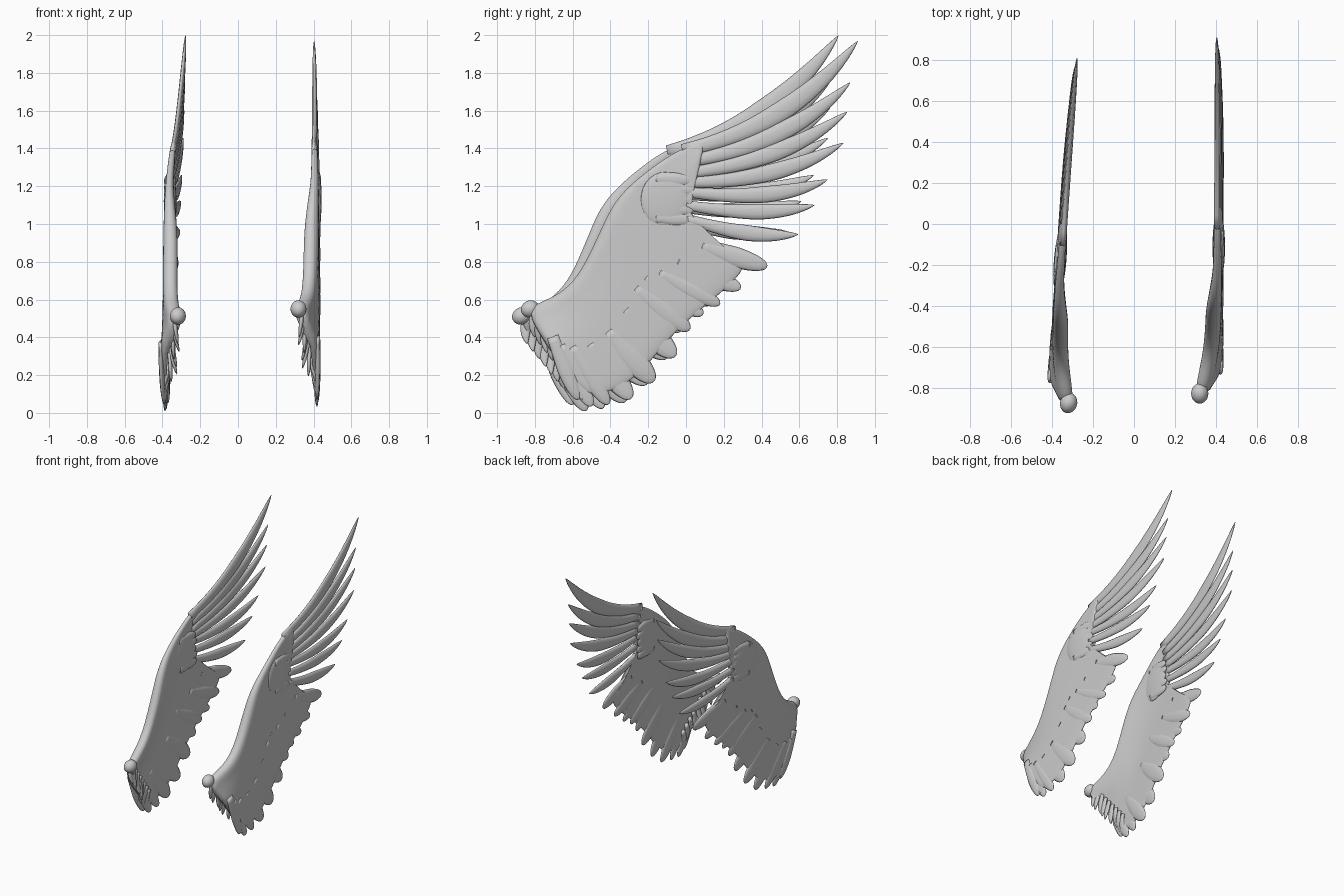
import bpy, bmesh, math, random
from mathutils import Vector, Matrix

if "Cube" in bpy.data.objects:
    bpy.data.objects.remove(bpy.data.objects["Cube"])

random.seed(4)
parts = []


def loft(name, rings, subdiv=0):
    """Skin closed rings of points into one smooth solid."""
    bm = bmesh.new()
    vs = [[bm.verts.new(p) for p in r] for r in rings]
    n = len(rings[0])
    for a, b in zip(vs, vs[1:]):
        for i in range(n):
            bm.faces.new((a[i], a[(i + 1) % n], b[(i + 1) % n], b[i]))
    bm.faces.new(vs[0])
    bm.faces.new(vs[-1])
    bmesh.ops.recalc_face_normals(bm, faces=bm.faces)
    me = bpy.data.meshes.new(name)
    bm.to_mesh(me)
    bm.free()
    for p in me.polygons:
        p.use_smooth = True
    ob = bpy.data.objects.new(name, me)
    bpy.context.collection.objects.link(ob)
    if subdiv:
        m = ob.modifiers.new("smooth", 'SUBSURF')
        m.levels = m.render_levels = subdiv
    parts.append(ob)
    return ob


def feather(name, a, b, c, width, thick=0.012, root=0.5, sharp=1.0, n=16):
    """Flat feather along a quadratic curve a-b-c; sharp sets tip taper."""
    a, b, c = Vector(a), Vector(b), Vector(c)
    rings = []
    for i in range(n + 1):
        t = 0.998 * (1 - (1 - i / n) ** 1.4)
        p = a * (1 - t) ** 2 + b * 2 * t * (1 - t) + c * t * t
        d = ((b - a) * (1 - t) + (c - b) * t).normalized()
        side = Vector((0, -d.z, d.y)).normalized()
        grow = root + (1 - root) * min(1, t / 0.5)
        u = max(0, (t - 0.45) / 0.55)
        w = width * grow * (1 - u * u) ** (0.5 * sharp)
        h = thick * (1 - t ** 4) ** 0.5
        rings.append([p + side * w * math.cos(k * math.pi / 5)
                      + Vector((h * math.sin(k * math.pi / 5), 0, 0)) for k in range(10)])
    return loft(name, rings)


def ellipsoid(name, loc, size, tilt=0):
    bm = bmesh.new()
    bmesh.ops.create_uvsphere(bm, u_segments=24, v_segments=14, radius=1)
    mat = Matrix.Translation(loc) @ Matrix.Rotation(tilt, 4, 'X') @ Matrix.Diagonal((*size, 1))
    bmesh.ops.transform(bm, matrix=mat, verts=bm.verts)
    me = bpy.data.meshes.new(name)
    bm.to_mesh(me)
    bm.free()
    for p in me.polygons:
        p.use_smooth = True
    ob = bpy.data.objects.new(name, me)
    bpy.context.collection.objects.link(ob)
    parts.append(ob)


# Wing body: airfoil stations (lead y, lead z, trail y, trail z, lead x, lead radius)
stations = [
    (-.86, .53, -.57, .11, .325, .036), (-.79, .585, -.48, .09, .335, .042),
    (-.67, .63, -.34, .13, .365, .042), (-.57, .73, -.21, .24, .378, .042),
    (-.50, .87, -.11, .37, .382, .042), (-.45, .98, .02, .50, .385, .042),
    (-.40, 1.09, .16, .61, .392, .036), (-.33, 1.18, .28, .72, .400, .027),
    (-.25, 1.25, .33, .80, .405, .022), (-.17, 1.31, .14, .89, .405, .020),
    (-.08, 1.37, .03, .99, .405, .018), (.02, 1.42, .03, 1.12, .405, .016),
    (.11, 1.45, .06, 1.26, .405, .014)]
steps = [0, .02, .07, .15, .27, .45, .7, .92, 1]
rings = []
for ly, lz, ty, tz, lx, r in stations:
    chord = math.hypot(ty - ly, tz - lz)
    top, bot = [], []
    for s in steps:
        e = min(1, s / .45)
        e = e * e * (3 - 2 * e)
        x = lx + (.42 - lx) * e
        d = s * chord
        nose = math.sqrt(max(0, 1 - (1 - min(1, d / r)) ** 2))
        h = nose * (r + (.013 - r) * e) * (1 if s < 1 else .4)
        y, z = ly + (ty - ly) * s, lz + (tz - lz) * s
        top.append((x + h, y, z))
        bot.append((x - h, y, z))
    rings.append(top + bot[:0:-1])
loft("wing_body", rings, 2)

# Shoulder knob
ellipsoid("shoulder_knob", (.32, -.825, .55), (.042, .05, .045), .4)

# Long flight feathers: base z, control y z, tip y z, half width, x
primaries = [
    (-.02, 1.39, .54, 1.50, .91, 1.97, .055, .403),
    (.00, 1.33, .52, 1.41, .87, 1.75, .050, .408),
    (.00, 1.27, .50, 1.32, .855, 1.595, .047, .412),
    (.00, 1.22, .48, 1.22, .835, 1.43, .046, .415),
    (.00, 1.17, .45, 1.11, .75, 1.235, .044, .418),
    (.00, 1.10, .40, 1.03, .68, 1.10, .042, .420),
    (.00, 1.03, .33, .92, .595, .945, .042, .420)]
for i, (by, bz, cy, cz, ty, tz, w, x) in enumerate(primaries):
    feather(f"flight_feather_{i + 1}", (x, by, bz), (x + .006, cy, cz), (x, ty, tz),
            w, .015, .6, 1.5, 22)

# Scalloped trailing edge feathers: tip y, tip z, half width
lobes = [(-.57, .07, .045), (-.50, .035, .05), (-.41, .045, .05), (-.29, .075, .065),
         (-.17, .165, .07), (-.055, .30, .07), (.02, .44, .06), (.09, .52, .055),
         (.18, .575, .05), (.29, .66, .055), (.43, .775, .055)]
for i, (y, z, w) in enumerate(lobes):
    ang = math.radians(-68 + 50 * i / (len(lobes) - 1))
    d = Vector((0, math.cos(ang), math.sin(ang)))
    tip = Vector((.418, y, z))
    base = tip - d * .36
    base.x = .42
    mid = (base + tip) / 2 + Vector((.008 * (-1) ** i, 0, -.01))
    feather(f"trailing_feather_{i + 1}", base, mid, tip, w, .014, .7, .9)

# Wrist covert patches with scalloped ends, on both faces
for side, x in (("outer", .427), ("inner", .398)):
    ellipsoid(f"{side}_covert_patch", (x, -.11, 1.13), (.016, .13, .145))
    for i in range(5):
        z = 1.02 + i * .052
        feather(f"{side}_covert_{i + 1}", (x, -.16, z + .01), (x, -.06, z + .01),
                (x, .03 + .01 * (i % 2), z), .038, .013, .7, .8, 10)

# Ragged small feathers down the root edge
for i in range(9):
    t = i / 8
    y, z = -.82 + .25 * t, .50 - .33 * t
    x = .34 + .06 * t
    dx = random.uniform(-.035, .04)
    feather(f"root_feather_{i + 1}", (x, y + .04, z + .06), (x, y, z),
            (x + dx, y + .02, z - .10), .028, .012, .6, 1.4, 8)

# Opposite wing: mirrored, slightly raised and turned inward
c, s = math.cos(.0384), math.sin(.0384)
M = Matrix(((-1, .0786, -.0093, .072),
            (0, c, -s, -.055 - .02 * c + 1.27 * s),
            (0, s, c, 1.265 - .02 * s - 1.27 * c),
            (0, 0, 0, 1)))
for ob in list(parts):
    other = ob.copy()
    other.data = ob.data.copy()
    other.data.transform(M)
    other.data.flip_normals()
    other.name = "left_" + ob.name
    ob.name = "right_" + ob.name
    bpy.context.collection.objects.link(other)
